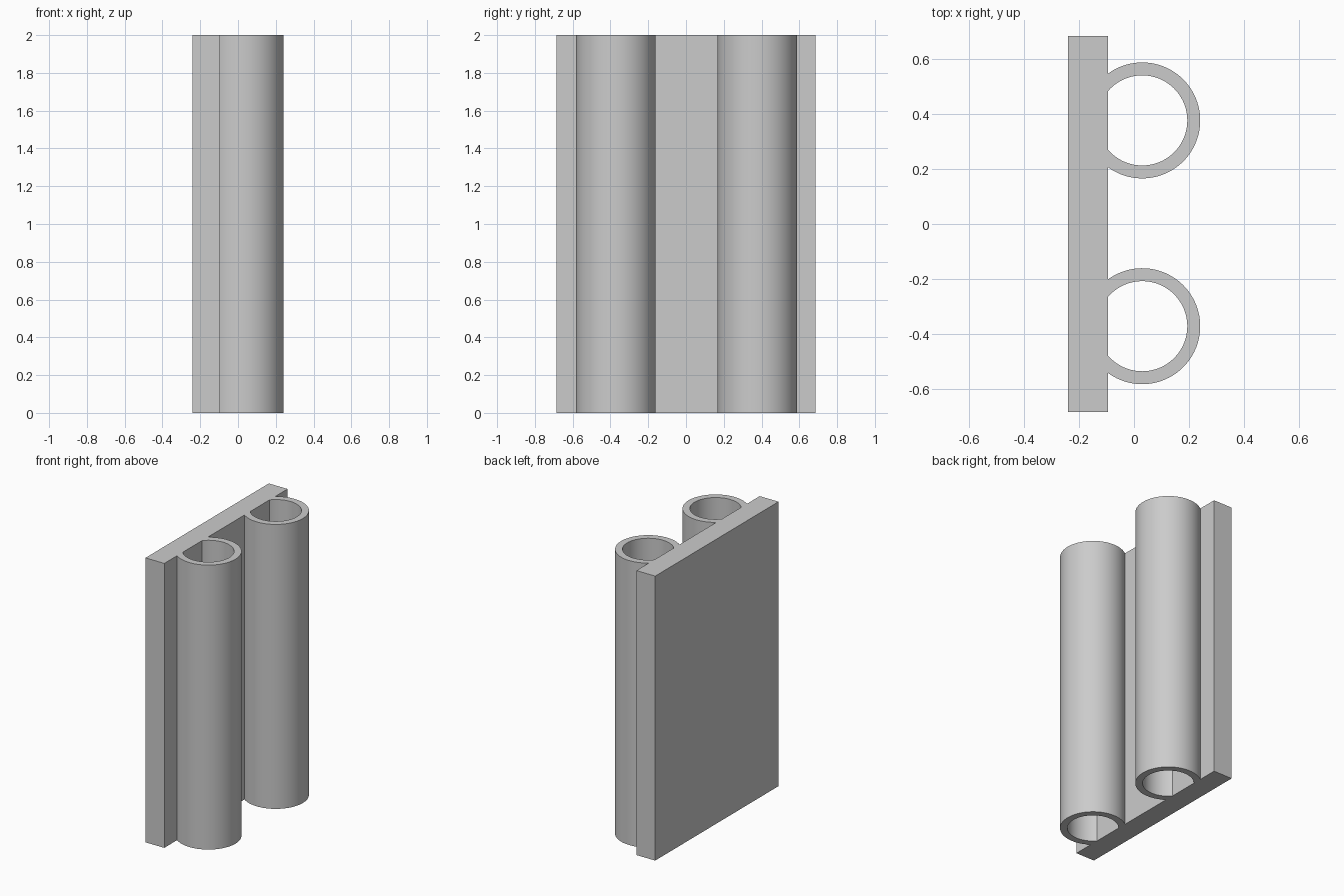
import bpy
import bmesh
import math

cube = bpy.data.objects.get("Cube")
if cube:
    bpy.data.objects.remove(cube, do_unlink=True)

HEIGHT = 2.0
BACK_X, FACE_X = -0.24, -0.094   # plate thickness
HALF_WIDTH = 0.685
TUBE_X = 0.03
OUTER, INNER = 0.211, 0.164
SEGMENTS = 72

grey = bpy.data.materials.new("light_grey")
grey.use_nodes = True
grey.diffuse_color = (0.6, 0.6, 0.6, 1)
grey.node_tree.nodes["Principled BSDF"].inputs["Base Color"].default_value = (0.6, 0.6, 0.6, 1)


def finish(name, bm):
    bmesh.ops.recalc_face_normals(bm, faces=bm.faces)
    mesh = bpy.data.meshes.new(name)
    bm.to_mesh(mesh)
    bm.free()
    mesh.materials.append(grey)
    obj = bpy.data.objects.new(name, mesh)
    bpy.context.collection.objects.link(obj)
    return obj


def arc(radius, centre_y):
    """Open arc that starts and ends on the plate face."""
    limit = math.acos((FACE_X - TUBE_X) / radius)
    angles = [limit * (2 * i / SEGMENTS - 1) for i in range(SEGMENTS + 1)]
    return [(TUBE_X + radius * math.cos(a), centre_y + radius * math.sin(a)) for a in angles]


def make_tube(name, centre_y):
    bm = bmesh.new()
    outer, inner = arc(OUTER, centre_y), arc(INNER, centre_y)
    # Outer bottom, outer top, inner top, inner bottom rails
    rails = [[bm.verts.new((x, y, z)) for x, y in pts]
             for pts, z in ((outer, 0), (outer, HEIGHT), (inner, HEIGHT), (inner, 0))]
    for r in range(4):
        a, b = rails[r], rails[(r + 1) % 4]
        for i in range(SEGMENTS):
            bm.faces.new((a[i], a[i + 1], b[i + 1], b[i]))
    # Close the ends that meet the plate
    for i in (0, -1):
        bm.faces.new([rail[i] for rail in rails])
    obj = finish(name, bm)
    bpy.ops.object.select_all(action='DESELECT')
    obj.select_set(True)
    bpy.context.view_layer.objects.active = obj
    bpy.ops.object.shade_smooth_by_angle(angle=math.radians(30))


# Flat backing plate
bm = bmesh.new()
bmesh.ops.create_cube(bm, size=1)
bmesh.ops.scale(bm, vec=(FACE_X - BACK_X, 2 * HALF_WIDTH, HEIGHT), verts=bm.verts)
bmesh.ops.translate(bm, vec=((FACE_X + BACK_X) / 2, 0, HEIGHT / 2), verts=bm.verts)
finish("backing_plate", bm)

# Two open tubes fixed to the plate
make_tube("front_tube", -0.372)
make_tube("rear_tube", 0.377)
